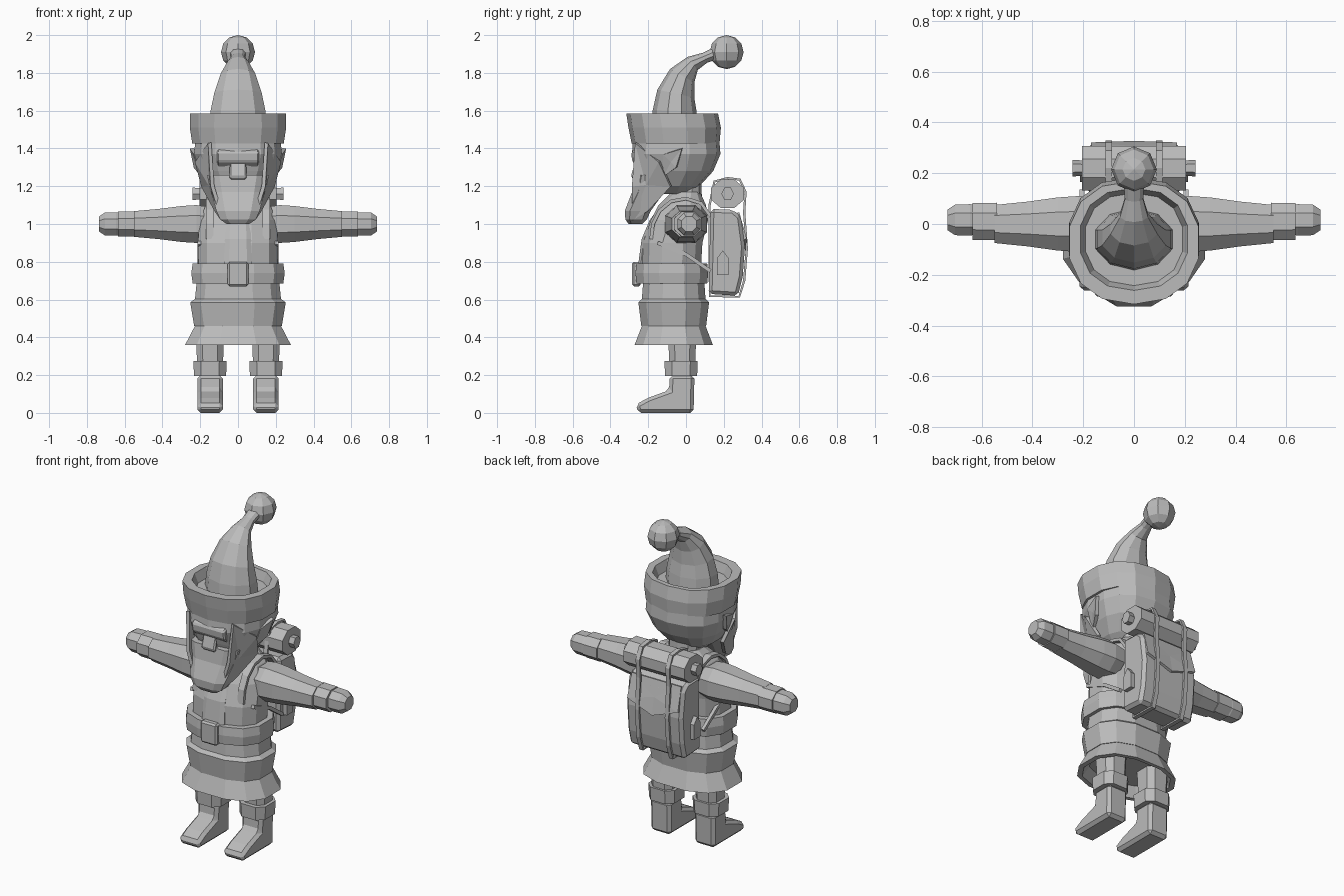
import bpy, bmesh, math
from mathutils import Vector

cube = bpy.data.objects.get("Cube")
if cube:
    bpy.data.objects.remove(cube)

grey = bpy.data.materials.new("plain_grey")
grey.use_nodes = True
grey.diffuse_color = (.5, .5, .5, 1)
grey.node_tree.nodes["Principled BSDF"].inputs["Base Color"].default_value = grey.diffuse_color


def finish(name, bm, mirror=False, bevel=None, thickness=None):
    """Turn a bmesh into a flat shaded object with its modifiers."""
    bmesh.ops.recalc_face_normals(bm, faces=bm.faces)
    mesh = bpy.data.meshes.new(name)
    bm.to_mesh(mesh)
    bm.free()
    mesh.materials.append(grey)
    part = bpy.data.objects.new(name, mesh)
    bpy.context.collection.objects.link(part)
    if thickness:
        solid = part.modifiers.new("Thickness", 'SOLIDIFY')
        solid.thickness = thickness
        solid.offset = 0
    if bevel:
        edge = part.modifiers.new("Bevel", 'BEVEL')
        edge.width = bevel
        edge.segments = 1
    if mirror:
        part.modifiers.new("Mirror", 'MIRROR')


def rounded_section(sides, power):
    """Unit superellipse with flat sides facing the axes."""
    def soften(value):
        return math.copysign(abs(value) ** (2 / power), value)
    angles = [math.tau * (i + .5) / sides for i in range(sides)]
    us = [soften(math.cos(a)) for a in angles]
    vs = [soften(math.sin(a)) for a in angles]
    return [(u / max(us), v / max(vs)) for u, v in zip(us, vs)]


def loft(name, rings, depth=1, sides=12, power=2.5, x=0, y=0,
         bend=False, sideways_at=None, **options):
    """Rings are (height, half width[, y centre]); sideways_at lays the loft along x."""
    section = rounded_section(sides, power)
    centres = [Vector((x, ring[2] if len(ring) > 2 else y, ring[0])) for ring in rings]
    bm = bmesh.new()
    loops = []
    for i, (ring, centre) in enumerate(zip(rings, centres)):
        tilt = 0
        if bend:
            along = centres[min(i + 1, len(rings) - 1)] - centres[max(i - 1, 0)]
            tilt = math.atan2(along.y, along.z)
        loop = []
        for u, v in section:
            across, back = ring[1] * u, ring[1] * depth * v
            p = centre + Vector((across, back * math.cos(tilt), -back * math.sin(tilt)))
            if sideways_at is not None:
                p = Vector((p.z, p.y, sideways_at + across))
            loop.append(bm.verts.new(p))
        loops.append(loop)
    for low, high in zip(loops, loops[1:]):
        for i in range(sides):
            bm.faces.new((low[i - 1], low[i], high[i], high[i - 1]))
    bm.faces.new(loops[0])
    bm.faces.new(loops[-1])
    finish(name, bm, **options)


def prism(name, outline, left, right, **options):
    """Extrude a side outline of (y, z) points across x."""
    bm = bmesh.new()
    near, far = [[bm.verts.new((x, y, z)) for y, z in outline] for x in (left, right)]
    bm.faces.new(near)
    bm.faces.new(far)
    for i in range(len(outline)):
        bm.faces.new((near[i - 1], near[i], far[i], far[i - 1]))
    finish(name, bm, **options)


def strap(name, path, x, width, thickness, closed=False):
    """Flat band following a side path, on both sides of the body."""
    bm = bmesh.new()
    pairs = [[bm.verts.new((x + s * width / 2, y, z)) for s in (-1, 1)] for y, z in path]
    if closed:
        pairs.append(pairs[0])
    for (a, b), (c, d) in zip(pairs, pairs[1:]):
        bm.faces.new((a, b, d, c))
    finish(name, bm, mirror=True, thickness=thickness)


def plate(name, points, thickness, mirror=False):
    """Thin sheet fanned out from the middle of its outline."""
    bm = bmesh.new()
    middle = bm.verts.new(sum(map(Vector, points), Vector()) / len(points))
    rim = [bm.verts.new(p) for p in points]
    for i in range(len(rim)):
        bm.faces.new((middle, rim[i - 1], rim[i]))
    finish(name, bm, mirror=mirror, thickness=thickness)


# Legs and boots
leg = dict(x=.148, sides=8, power=3, mirror=True)
loft("trouser_leg", [(.2, .066), (.42, .075)], y=-.02, **leg)
loft("boot_cuff", [(.195, .085), (.275, .088)], y=-.026, **leg)
prism("boot", [(.045, .2), (-.085, .2), (-.09, .12), (-.2, .08), (-.265, .045),
               (-.255, 0), (.04, 0)], .08, .215, bevel=.018, mirror=True)

# Coat
coat = dict(depth=.74, y=-.065)
loft("coat_skirt", [(.42, .21), (.36, .25), (.36, .28), (.46, .228), (.5, .22)], **coat)
loft("coat_band", [(.46, .232), (.585, .253), (.605, .225)], **coat)
loft("coat_body", [(.58, .23), (.68, .22), (.79, .21, -.075), (.9, .212, -.07),
                   (1.02, .205, -.035), (1.1, .17, -.02), (1.17, .1, 0)], **coat)
loft("belt", [(.685, .24), (.74, .247), (.79, .24)], depth=.78, y=-.075)
loft("coat_placket", [(.79, .075, -.215), (.92, .07, -.2), (1.02, .065, -.16), (1.1, .05, -.11)],
     depth=.5, sides=8, power=4)
prism("buckle", [(-.285, .67), (-.285, .8), (-.24, .8), (-.24, .67)], -.055, .055, bevel=.01)

# Arms
arm = dict(sides=8, power=2.2, sideways_at=1, mirror=True)
loft("sleeve", [(.15, .09), (.22, .1), (.3, .095), (.42, .08), (.55, .068)], depth=1.1, **arm)
loft("sleeve_cuff", [(.54, .067), (.635, .066)], depth=1.1, y=.01, **arm)
loft("hand", [(.62, .056), (.645, .062), (.705, .06), (.735, .04)], y=.016, **arm)

# Head
loft("neck", [(1.08, .095), (1.25, .09)], depth=.9, sides=10)
loft("head", [(1.16, .1, -.08), (1.2, .15, -.08), (1.28, .2, -.058), (1.37, .232, -.052),
              (1.46, .225, -.052)], depth=1.01, sides=14)
loft("beard", [(1, .06, -.268), (1.025, .095, -.264), (1.07, .115, -.255), (1.17, .142, -.2),
               (1.26, .165, -.175)], depth=.6, sides=8, power=3.5)
plate("cheek_flap", [(.08, -.285, 1.02), (.115, -.2, 1.07), (.185, -.08, 1.2), (.22, -.14, 1.33),
                     (.15, -.265, 1.43), (.135, -.285, 1.2)], .02, mirror=True)
plate("ear", [(.185, -.12, 1.25), (.225, -.05, 1.3), (.245, -.02, 1.4), (.225, -.12, 1.37)],
      .02, mirror=True)
prism("nose", [(-.27, 1.33), (-.292, 1.25), (-.24, 1.2)], -.045, .045, bevel=.008)
prism("brow", [(-.26, 1.4), (-.29, 1.38), (-.285, 1.33), (-.25, 1.3)], -.11, .11, bevel=.008)

# Hat
loft("hat_brim", [(1.425, .22), (1.425, .242, -.055), (1.51, .255, -.06), (1.585, .253, -.073),
                  (1.585, .21), (1.53, .19)], depth=.96, sides=14, power=2.3, y=-.06)
loft("hat_cone", [(1.5, .155, -.06), (1.6, .145, -.06), (1.69, .125, -.054), (1.785, .092, -.02),
                  (1.85, .055, .035), (1.88, .036, .1), (1.905, .04, .16)],
     depth=.8, sides=10, power=2, bend=True)
bobble = bmesh.new()
bmesh.ops.create_uvsphere(bobble, u_segments=8, v_segments=6, radius=.09)
bmesh.ops.translate(bobble, verts=bobble.verts, vec=(0, .215, 1.91))
finish("hat_bobble", bobble)

# Backpack with bedroll, pockets and straps
prism("backpack", [(.12, .63), (.275, .62), (.3, .72), (.312, .88), (.29, 1.04), (.25, 1.075),
                   (.13, 1.08)], -.187, .187, bevel=.018)
plate("backpack_flap", [(-.165, .275, 1.06), (.165, .275, 1.06), (.17, .314, .92), (0, .32, .86),
                        (-.17, .314, .92)], .015)
prism("side_pocket", [(.165, .73), (.225, .73), (.225, .82), (.195, .86), (.165, .82)],
      .18, .212, mirror=True)
roll = dict(y=.22, power=2, sideways_at=1.16)
loft("bedroll", [(-.205, .075), (.205, .075)], depth=1.17, sides=8, **roll)
loft("bedroll_core", [(.2, .03), (.242, .033)], sides=6, mirror=True, **roll)
strap("pack_strap", [(.125, 1.1), (.15, 1.225), (.22, 1.243), (.285, 1.235), (.315, 1.17),
                     (.308, 1.06), (.322, .87), (.308, .7), (.282, .615), (.125, .618)],
      .1, .026, .012, closed=True)
strap("shoulder_strap", [(.13, 1.04), (.08, 1.11), (0, 1.135), (-.08, 1.12), (-.14, 1.07),
                         (-.175, 1), (-.185, .92)], .15, .04, .018)
strap("lower_strap", [(-.15, .9), (0, .84), (.13, .75)], .205, .02, .02)
